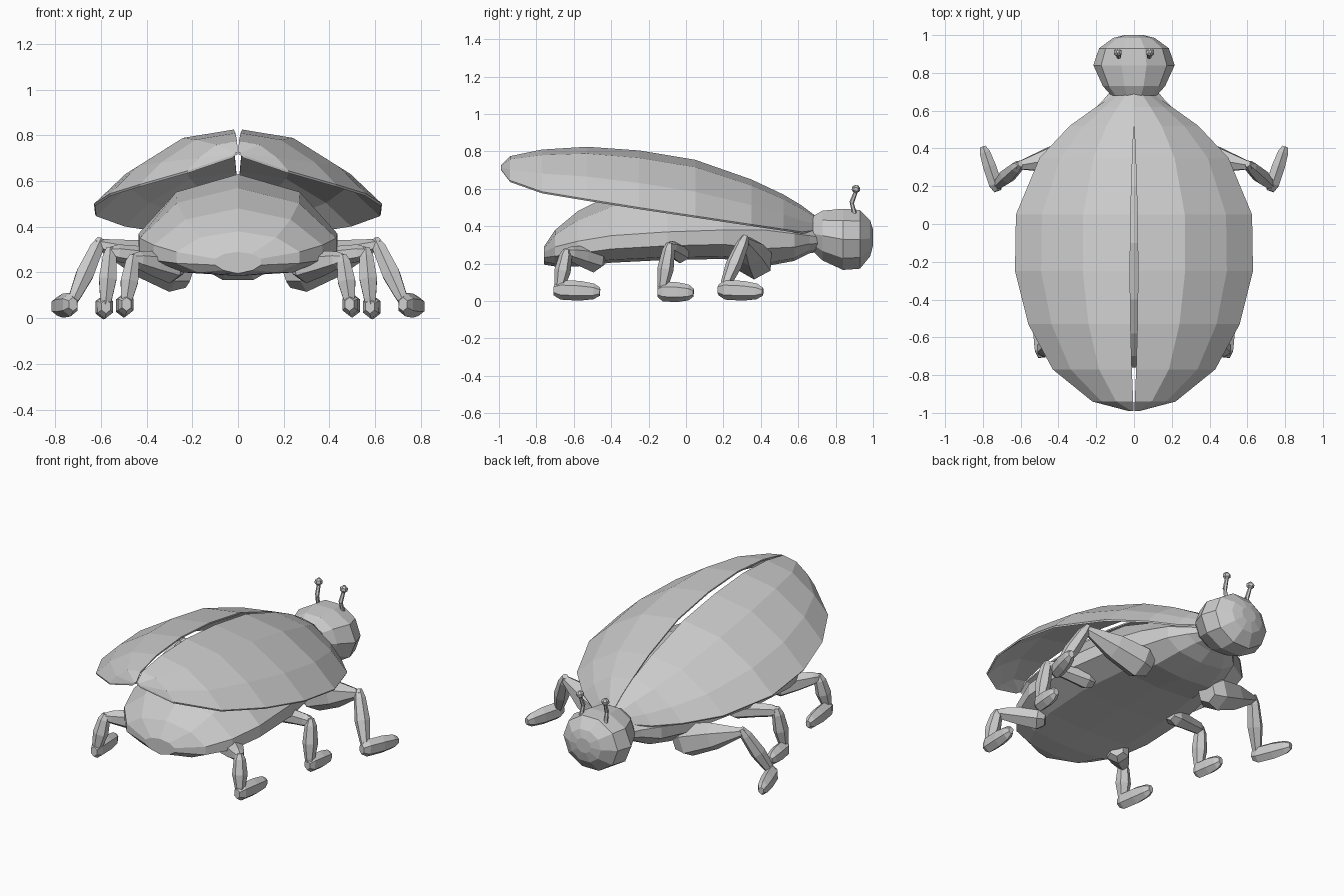
import bpy, bmesh, math
from mathutils import Vector

cube = bpy.data.objects.get("Cube")
if cube:
    bpy.data.objects.remove(cube, do_unlink=True)


def loft(name, rings, mirror=False):
    """Skin closed rings of points into one capped flat-shaded solid."""
    bm = bmesh.new()
    loops = [[bm.verts.new(p) for p in ring] for ring in rings]
    n = len(loops[0])
    for a, b in zip(loops, loops[1:]):
        for i in range(n):
            j = (i + 1) % n
            bm.faces.new((a[i], a[j], b[j], b[i]))
    bm.faces.new(loops[0])
    bm.faces.new(loops[-1])
    bmesh.ops.recalc_face_normals(bm, faces=bm.faces)
    mesh = bpy.data.meshes.new(name)
    bm.to_mesh(mesh)
    bm.free()
    obj = bpy.data.objects.new(name, mesh)
    bpy.context.collection.objects.link(obj)
    if mirror:
        obj.modifiers.new("Mirror", "MIRROR").use_mirror_merge = False
    return obj


def limb(name, start, end, profile, sides=6, flat=1.0):
    """Tapered limb piece; profile is (fraction along, radius)."""
    start, end = Vector(start), Vector(end)
    axis = (end - start).normalized()
    ref = Vector((0, 0, 1)) if abs(axis.z) < 0.8 else Vector((0, 1, 0))
    u = axis.cross(ref).normalized()
    v = u.cross(axis)
    rings = []
    for t, r in profile:
        c = start.lerp(end, t)
        angles = [2 * math.pi * (i + 0.5) / sides for i in range(sides)]
        rings.append([c + u * r * flat * math.cos(a) + v * r * math.sin(a) for a in angles])
    return loft(name, rings, mirror=True)


# Body: y, half width, top, rim and belly heights
BODY = [
    (-0.76, 0.10, 0.29, 0.26, 0.21), (-0.70, 0.27, 0.38, 0.29, 0.20),
    (-0.58, 0.37, 0.48, 0.32, 0.20), (-0.40, 0.43, 0.57, 0.35, 0.22),
    (-0.10, 0.435, 0.63, 0.37, 0.235), (0.20, 0.38, 0.60, 0.38, 0.24),
    (0.42, 0.30, 0.52, 0.38, 0.20), (0.58, 0.24, 0.46, 0.36, 0.23),
    (0.66, 0.16, 0.43, 0.35, 0.27), (0.72, 0.11, 0.41, 0.34, 0.28),
]
rings = []
for y, w, top, rim, belly in BODY:
    side = [(0.62 * w, rim + 0.7 * (top - rim)), (w, rim),
            (w, rim - 0.55 * (rim - belly)), (0.65 * w, belly)]
    rings.append([(0, y, top)] + [(x, y, z) for x, z in side]
                 + [(0, y, belly - 0.015)] + [(-x, y, z) for x, z in reversed(side)])
loft("body", rings)

# Wing cases: y, half width, ridge height, outer edge height
WING = [
    (-0.99, 0.03, 0.725, 0.71), (-0.94, 0.22, 0.775, 0.645),
    (-0.77, 0.43, 0.81, 0.585), (-0.53, 0.56, 0.825, 0.545),
    (-0.25, 0.63, 0.805, 0.50), (0.05, 0.625, 0.755, 0.455),
    (0.35, 0.50, 0.65, 0.41), (0.52, 0.34, 0.57, 0.385),
    (0.62, 0.20, 0.51, 0.37), (0.70, 0.08, 0.45, 0.38),
]
COLUMNS = [(0, 1), (0.43, 0.87), (0.78, 0.43), (1, 0)]
rings = []
for y, w, top, edge in WING:
    gap = 0.001 + 0.02 * max(0, 1 - ((y + 0.25) / 0.75) ** 2)
    outer = [(max(gap, w * fx), y, edge + (top - edge) * fz) for fx, fz in COLUMNS]
    inner = [(max(gap, x - 0.005), y, z - 0.009) for x, y, z in reversed(outer)]
    rings.append(outer + inner)
loft("wing_cases", rings, mirror=True)

# Head: y, half width, half height, centre height
HEAD = [
    (0.68, 0.12, 0.10, 0.36), (0.73, 0.165, 0.14, 0.35), (0.84, 0.215, 0.172, 0.33),
    (0.93, 0.185, 0.165, 0.33), (0.985, 0.11, 0.10, 0.335), (1.0, 0.05, 0.045, 0.34),
]
SIDES = 10
rings = []
for y, rx, rz, zc in HEAD:
    angles = [2 * math.pi * i / SIDES for i in range(SIDES)]
    rings.append([(rx * math.cos(a), y, zc + rz * math.sin(a)) for a in angles])
loft("head", rings)

# Antennae
STALK = [(0, 0.013), (1, 0.010)]
KNOB = [(0, 0.008), (0.3, 0.022), (0.7, 0.022), (1, 0.008)]
limb("antenna_bases", (0.085, 0.905, 0.45), (0.08, 0.885, 0.53), STALK)
limb("antenna_stalks", (0.08, 0.885, 0.525), (0.085, 0.91, 0.59), STALK)
limb("antenna_knobs", (0.085, 0.905, 0.578), (0.087, 0.912, 0.62), KNOB)

# Legs: hip, knee, ankle, toe and thigh thickness
LEGS = {
    "front": ((0.21, 0.38, 0.19), (0.61, 0.31, 0.325), (0.73, 0.20, 0.06), (0.80, 0.41, 0.05), 0.10),
    "middle": ((0.28, -0.02, 0.25), (0.56, -0.09, 0.29), (0.58, -0.13, 0.05), (0.60, 0.04, 0.045), 0.055),
    "rear": ((0.26, -0.46, 0.215), (0.46, -0.64, 0.26), (0.49, -0.68, 0.06), (0.51, -0.46, 0.05), 0.07),
}
for leg, (hip, knee, ankle, toe, thick) in LEGS.items():
    limb(leg + "_thighs", hip, knee,
         [(0, 0.6 * thick), (0.15, thick), (0.55, 0.8 * thick), (0.88, 0.038), (1.04, 0.018)])
    limb(leg + "_shins", knee, ankle,
         [(-0.08, 0.018), (0.08, 0.034), (0.5, 0.044), (0.85, 0.03), (1.08, 0.016)])
    limb(leg + "_feet", ankle, toe,
         [(-0.12, 0.03), (0.05, 0.052), (0.5, 0.053), (0.85, 0.042), (1, 0.022)], flat=0.75)
